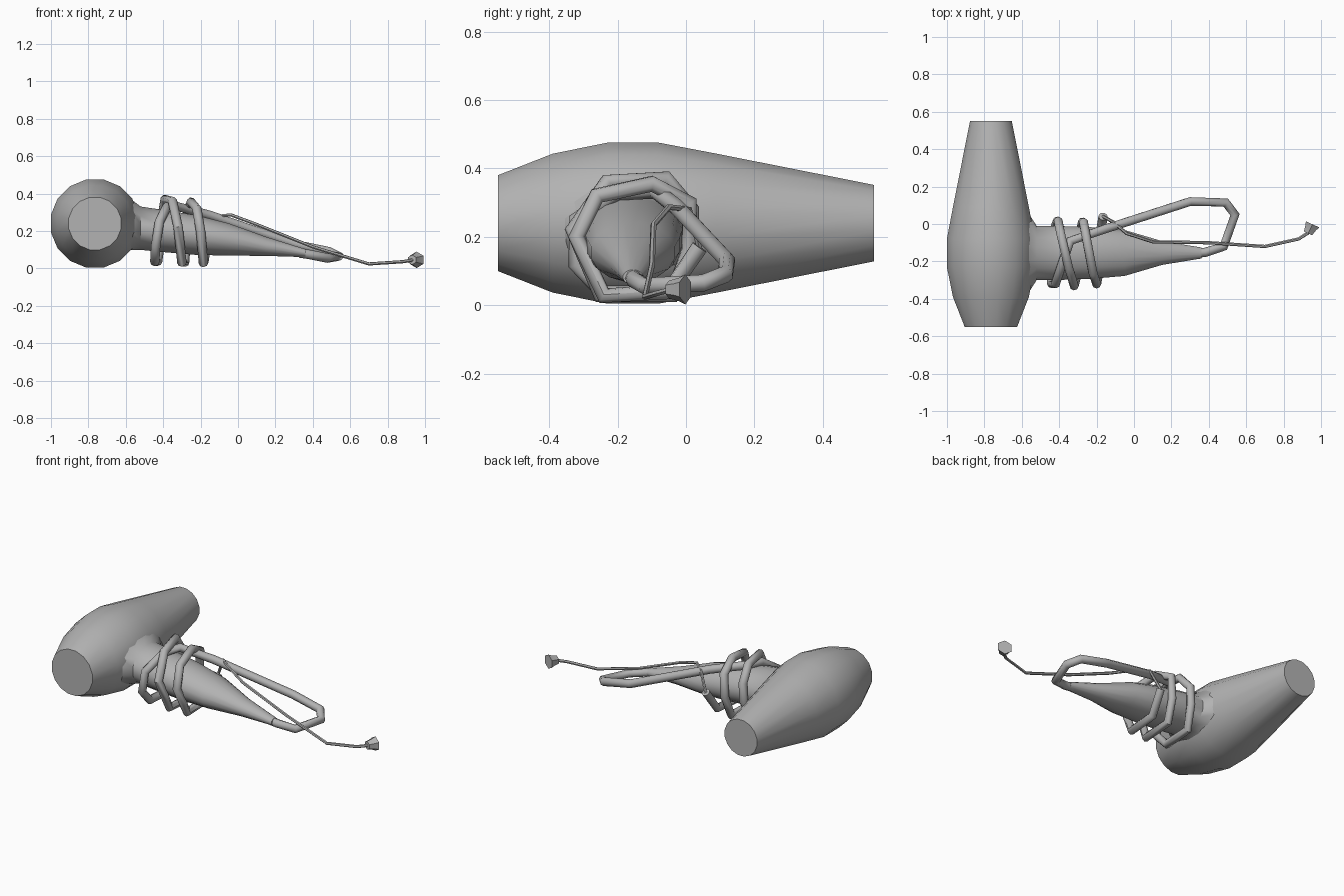
import bpy, bmesh, math
from mathutils import Vector

cube = bpy.data.objects.get("Cube")
if cube:
    bpy.data.objects.remove(cube, do_unlink=True)

grey = bpy.data.materials.new("plain grey")
GREY = (0.45, 0.45, 0.45, 1)
grey.diffuse_color = GREY
grey.use_nodes = True
grey.node_tree.nodes["Principled BSDF"].inputs["Base Color"].default_value = GREY


def smooth(ob, degrees):
    bpy.ops.object.select_all(action='DESELECT')
    ob.select_set(True)
    bpy.context.view_layer.objects.active = ob
    bpy.ops.object.shade_smooth_by_angle(angle=math.radians(degrees))


def loft(name, rings, u, v, sides, degrees=50):
    """Skin capped rings given as (centre, u radius, v radius)."""
    bm = bmesh.new()
    u, v = Vector(u), Vector(v)
    loops = []
    for centre, ru, rv in rings:
        loop = []
        for i in range(sides):
            a = (i + 0.5) * math.tau / sides
            loop.append(bm.verts.new(Vector(centre) + u * ru * math.cos(a) + v * rv * math.sin(a)))
        loops.append(loop)
    for a, b in zip(loops, loops[1:]):
        for i in range(sides):
            j = (i + 1) % sides
            bm.faces.new((a[i], a[j], b[j], b[i]))
    bm.faces.new(loops[0])
    bm.faces.new(loops[-1])
    bmesh.ops.recalc_face_normals(bm, faces=bm.faces)
    me = bpy.data.meshes.new(name)
    bm.to_mesh(me)
    bm.free()
    me.materials.append(grey)
    ob = bpy.data.objects.new(name, me)
    bpy.context.collection.objects.link(ob)
    smooth(ob, degrees)
    return ob


def cable(name, points, radius, resolution):
    """Round cable with angular bends, turned into a mesh."""
    cu = bpy.data.curves.new(name, 'CURVE')
    cu.dimensions = '3D'
    cu.bevel_depth = radius
    cu.bevel_resolution = resolution
    cu.use_fill_caps = True
    sp = cu.splines.new('POLY')
    sp.points.add(len(points) - 1)
    for p, co in zip(sp.points, points):
        p.co = (*co, 1)
    cu.materials.append(grey)
    ob = bpy.data.objects.new(name, cu)
    bpy.context.collection.objects.link(ob)
    bpy.ops.object.select_all(action='DESELECT')
    ob.select_set(True)
    bpy.context.view_layer.objects.active = ob
    bpy.ops.object.convert(target='MESH')
    smooth(bpy.context.object, 50)


# Barrel: turned body along y with flat ends
barrel = [(-0.55, 0.143), (-0.39, 0.207), (-0.23, 0.24), (-0.08, 0.24), (0.09, 0.207), (0.55, 0.114)]
loft("barrel", [((-0.765, y, 0.24), r, r) for y, r in barrel], (1, 0, 0), (0, 0, 1), 16)

# Handle: flares out of the barrel and tapers to the cord
handle = [  # x, centre z, y radius, z radius
    (-0.64, 0.24, 0.26, 0.19), (-0.575, 0.235, 0.235, 0.14), (-0.52, 0.215, 0.147, 0.118),
    (-0.40, 0.20, 0.147, 0.115), (-0.22, 0.178, 0.14, 0.108), (-0.05, 0.155, 0.125, 0.088),
    (0.15, 0.118, 0.065, 0.052), (0.36, 0.082, 0.03, 0.022)]
loft("handle", [((x, -0.155, z), ry, rz) for x, z, ry, rz in handle], (0, 1, 0), (0, 0, 1), 16)

# Thick cord: leaves the handle tip, doubles back and winds round the handle
cable("wound_cord", [
    (0.33, -0.155, 0.082), (0.38, -0.152, 0.075), (0.48, -0.12, 0.055), (0.54, 0.05, 0.065),
    (0.49, 0.115, 0.09), (0.30, 0.12, 0.13), (-0.15, -0.025, 0.285), (-0.34, -0.09, 0.335),
    (-0.38, -0.20, 0.33), (-0.42, -0.32, 0.25), (-0.44, -0.32, 0.12), (-0.445, -0.24, 0.035),
    (-0.43, -0.04, 0.035), (-0.41, 0.015, 0.17), (-0.405, 0.015, 0.28),
    (-0.39, -0.06, 0.37), (-0.35, -0.23, 0.36), (-0.32, -0.33, 0.22), (-0.30, -0.25, 0.03),
    (-0.285, -0.04, 0.03), (-0.275, 0.01, 0.16), (-0.27, 0.01, 0.30), (-0.25, -0.10, 0.355),
    (-0.22, -0.26, 0.32), (-0.20, -0.32, 0.20), (-0.185, -0.24, 0.028), (-0.18, -0.05, 0.04),
    (-0.165, 0.04, 0.17)], 0.025, 2)

# Thin lead running to the plug
cable("thin_lead", [
    (-0.165, 0.04, 0.165), (-0.11, 0.01, 0.28), (-0.04, -0.05, 0.287), (0.10, -0.095, 0.235),
    (0.40, -0.10, 0.115), (0.70, -0.12, 0.024), (0.88, -0.08, 0.036), (0.935, -0.045, 0.045)], 0.009, 1)

# Plug: six-sided cone opening away from the lead
plug = [((0.93, -0.05, 0.046), 0.028, 0.026), ((0.945, -0.021, 0.046), 0.036, 0.034),
        ((0.955, -0.002, 0.046), 0.046, 0.044)]
loft("plug", plug, (0.91, -0.41, 0), (0, 0, 1), 6, 30)
